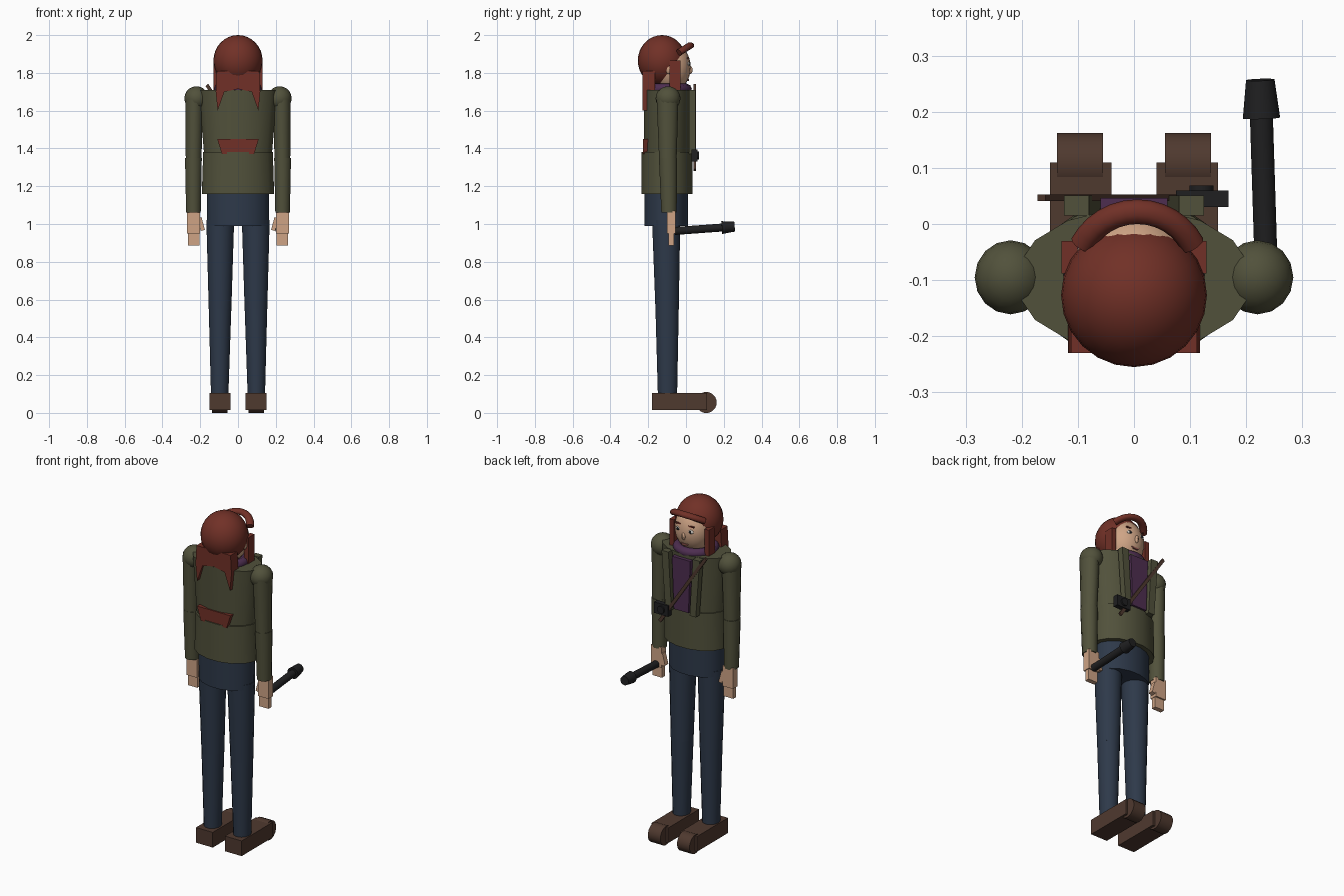
import bpy, bmesh, math
from mathutils import Vector, Matrix

if "Cube" in bpy.data.objects:
    bpy.data.objects.remove(bpy.data.objects["Cube"])


def mat(name, r, g, b):
    m = bpy.data.materials.new(name)
    m.diffuse_color = (r, g, b, 1)
    m.use_nodes = True
    m.node_tree.nodes["Principled BSDF"].inputs["Base Color"].default_value = m.diffuse_color
    return m


HAIR = mat("auburn", 0.165, 0.03, 0.02)
OLIVE = mat("olive", 0.083, 0.083, 0.044)
NAVY = mat("denim", 0.027, 0.041, 0.068)
SKIN = mat("skin", 0.62, 0.37, 0.235)
PLUM = mat("plum", 0.075, 0.027, 0.08)
BROWN = mat("leather brown", 0.078, 0.041, 0.028)
BLACK = mat("black", 0.014, 0.014, 0.015)
WHITE = mat("eye white", 0.7, 0.66, 0.6)
LIP = mat("lip", 0.33, 0.11, 0.09)


def finish(name, bm, material, matrix=None, angle=35):
    if matrix is not None:
        bm.transform(matrix)
    bmesh.ops.recalc_face_normals(bm, faces=bm.faces)
    me = bpy.data.meshes.new(name)
    bm.to_mesh(me)
    bm.free()
    me.materials.append(material)
    ob = bpy.data.objects.new(name, me)
    bpy.context.collection.objects.link(ob)
    bpy.ops.object.select_all(action='DESELECT')
    ob.select_set(True)
    bpy.context.view_layer.objects.active = ob
    bpy.ops.object.shade_smooth_by_angle(angle=math.radians(angle))
    return ob


def ball(name, c, r, material, u=20, v=12, cut=None):
    """Ellipsoid, optionally trimmed by a plane (point, normal)."""
    bm = bmesh.new()
    bmesh.ops.create_uvsphere(bm, u_segments=u, v_segments=v, radius=1)
    bm.transform(Matrix.Translation(c) @ Matrix.Diagonal((*r, 1)))
    if cut:
        res = bmesh.ops.bisect_plane(bm, geom=bm.verts[:] + bm.edges[:] + bm.faces[:],
                                     plane_co=cut[0], plane_no=cut[1], clear_outer=True)
        edges = [e for e in res["geom_cut"] if isinstance(e, bmesh.types.BMEdge)]
        bmesh.ops.contextual_create(bm, geom=edges)
    return finish(name, bm, material)


def loft(name, rings, material, n=16, matrix=None):
    """Skin elliptical rings (cx, cy, z, rx, ry) and cap both ends."""
    bm = bmesh.new()
    loops = []
    for cx, cy, z, rx, ry in rings:
        loops.append([bm.verts.new((cx + rx * math.cos(2 * math.pi * (i + .5) / n),
                                    cy + ry * math.sin(2 * math.pi * (i + .5) / n), z))
                      for i in range(n)])
    for a, b in zip(loops, loops[1:]):
        for i in range(n):
            j = (i + 1) % n
            bm.faces.new((a[i], a[j], b[j], b[i]))
    bm.faces.new(loops[0])
    bm.faces.new(loops[-1])
    return finish(name, bm, material, matrix)


def box(name, lo, hi, material, rot=None):
    lo, hi = Vector(lo), Vector(hi)
    bm = bmesh.new()
    bmesh.ops.create_cube(bm, size=1)
    m = Matrix.Translation((lo + hi) / 2)
    if rot is not None:
        m = m @ rot
    return finish(name, bm, material, m @ Matrix.Diagonal((*(hi - lo), 1)))


def plate(name, outline, y0, y1, material):
    """Extrude an x-z outline from y0 to y1."""
    bm = bmesh.new()
    f = bm.faces.new([bm.verts.new((x, y0, z)) for x, z in outline])
    ext = bmesh.ops.extrude_face_region(bm, geom=[f])["geom"]
    for v in ext:
        if isinstance(v, bmesh.types.BMVert):
            v.co.y = y1
    return finish(name, bm, material)


def tube(name, pts, r, material, seg=10):
    """Round tube swept along points, tapering at its two ends."""
    bm = bmesh.new()
    loops = []
    for i, p in enumerate(pts):
        d = (Vector(pts[min(i + 1, len(pts) - 1)]) - Vector(pts[max(i - 1, 0)])).normalized()
        side = d.cross(Vector((0, 0, 1))).normalized()
        up = side.cross(d)
        loops.append([bm.verts.new(Vector(p) + r * (math.cos(a) * side + math.sin(a) * 0.8 * up))
                      for a in (2 * math.pi * k / seg for k in range(seg))])
    for a, b in zip(loops, loops[1:]):
        for i in range(seg):
            j = (i + 1) % seg
            bm.faces.new((a[i], a[j], b[j], b[i]))
    bm.faces.new(loops[0])
    bm.faces.new(loops[-1])
    return finish(name, bm, material, angle=50)


# Head, hair cap, fringe
ball("head", (0, -0.08, 1.83), (0.108, 0.105, 0.13), SKIN, 24, 16)
loft("neck", [(0, -0.095, 1.64, 0.06, 0.06), (0, -0.095, 1.76, 0.06, 0.06)], SKIN)
ball("hair_cap", (0, -0.127, 1.865), (0.13, 0.128, 0.135), HAIR, 24, 16,
     cut=((0, 0, 1.93), (0, 0.19, -0.14)))
arc = [math.radians(-62 + 124 * i / 12) for i in range(13)]
tube("hair_fringe", [(0.006 + 0.112 * math.sin(a), -0.09 + 0.112 * math.cos(a),
                      1.875 + 0.07 * math.cos(a)) for a in arc], 0.022, HAIR)

# Back hair: hanging panel with two pointed locks, and its tip above the hem
plate("hair_back", [(-0.112, 1.81), (0.112, 1.81), (0.118, 1.70), (0.108, 1.60), (0.072, 1.70),
                    (0, 1.715), (-0.072, 1.70), (-0.108, 1.60), (-0.118, 1.70)],
      -0.23, -0.165, HAIR)
plate("hair_tip", [(-0.11, 1.45), (0.11, 1.45), (0.085, 1.37), (-0.085, 1.37)],
      -0.228, -0.17, HAIR)

# Face details
ball("nose", (0, 0.022, 1.815), (0.012, 0.013, 0.022), SKIN, 10, 8)
plate("mouth", [(-0.025, 1.768), (0.025, 1.768), (0.015, 1.758), (-0.015, 1.758)], 0.008, 0.016, LIP)
for s, side in ((-1, "left"), (1, "right")):
    ball(side + "_eye", (s * 0.04, 0.012, 1.848), (0.018, 0.009, 0.011), WHITE, 12, 8)
    ball(side + "_pupil", (s * 0.04, 0.019, 1.848), (0.008, 0.004, 0.009), BLACK, 10, 6)
    box(side + "_brow", (s * 0.04 - 0.02, 0.006, 1.874), (s * 0.04 + 0.02, 0.014, 1.881), HAIR)
    ball(side + "_ear", (s * 0.108, -0.09, 1.825), (0.014, 0.022, 0.032), SKIN, 10, 8)
    box(side + "_hair_lock", (s * 0.115 - 0.014, -0.088, 1.69), (s * 0.115 + 0.014, -0.03, 1.865), HAIR)

# Scarf
ring = bmesh.new()
N, M = 24, 8
rows = [[ring.verts.new(((0.098 + 0.028 * math.cos(b)) * math.cos(a),
                         -0.095 + (0.098 + 0.028 * math.cos(b)) * math.sin(a),
                         1.715 + 0.028 * math.sin(b)))
         for b in (2 * math.pi * j / M for j in range(M))]
        for a in (2 * math.pi * i / N for i in range(N))]
for i in range(N):
    for j in range(M):
        ring.faces.new((rows[i][j], rows[(i + 1) % N][j],
                        rows[(i + 1) % N][(j + 1) % M], rows[i][(j + 1) % M]))
finish("scarf", ring, PLUM, angle=60)

# Jacket, shirt front, lapels
loft("jacket_upper", [(0, -0.1, 1.37, 0.183, 0.122), (0, -0.1, 1.71, 0.212, 0.128)], OLIVE)
loft("jacket_lower", [(0, -0.1, 1.16, 0.195, 0.138), (0, -0.1, 1.38, 0.188, 0.137)], OLIVE)
plate("shirt_front", [(-0.048, 1.38), (0.048, 1.38), (0.06, 1.69), (-0.06, 1.69)], 0.0, 0.046, PLUM)
for s, side in ((-1, "left"), (1, "right")):
    plate(side + "_lapel", [(s * 0.06, 1.37), (s * 0.1, 1.37), (s * 0.125, 1.71), (s * 0.08, 1.71)],
          0.015, 0.051, OLIVE)

# Camera on its diagonal strap
plate("camera_strap", [(-0.172, 1.73), (-0.158, 1.742), (0.145, 1.292), (0.13, 1.28)],
      0.041, 0.053, BROWN)
box("camera_body", (0.075, 0.03, 1.33), (0.168, 0.06, 1.395), BLACK)
loft("camera_lens", [(0, 0, 0, 0.022, 0.022), (0, 0, 0.014, 0.022, 0.022)], BLACK, 12,
     Matrix.Translation((0.12, 0.055, 1.362)) @ Matrix.Rotation(-math.pi / 2, 4, 'X'))

# Hips
loft("hips", [(0, -0.105, 0.99, 0.166, 0.117), (0, -0.105, 1.17, 0.168, 0.118)], NAVY)

for s, side in ((-1, "left"), (1, "right")):
    # Arm and hand
    ball(side + "_shoulder", (s * 0.22, -0.095, 1.665), (0.064, 0.066, 0.064), OLIVE, 16, 10)
    loft(side + "_upper_arm", [(s * 0.235, -0.096, 1.345, 0.043, 0.048),
                               (s * 0.231, -0.098, 1.67, 0.049, 0.06)], OLIVE, 12)
    loft(side + "_forearm", [(s * 0.236, -0.09, 1.06, 0.04, 0.042),
                             (s * 0.236, -0.095, 1.35, 0.046, 0.05)], OLIVE, 12)
    box(side + "_palm", (s * 0.235 - 0.035, -0.1, 0.95), (s * 0.235 + 0.035, -0.055, 1.07), SKIN)
    box(side + "_fingers", (s * 0.234 - 0.031, -0.092, 0.887), (s * 0.234 + 0.031, -0.064, 0.955), SKIN)
    box(side + "_thumb", (s * 0.195 - 0.011, -0.085, 0.965), (s * 0.195 + 0.011, -0.055, 1.035), SKIN,
        Matrix.Rotation(s * math.radians(15), 4, 'Y'))
    # Leg
    loft(side + "_thigh", [(s * 0.095, -0.1, 0.55, 0.061, 0.063),
                           (s * 0.094, -0.105, 1.02, 0.075, 0.076)], NAVY)
    loft(side + "_shin", [(s * 0.097, -0.098, 0.1, 0.047, 0.052),
                          (s * 0.095, -0.1, 0.555, 0.061, 0.063)], NAVY)
    # Shoe with rounded toe
    box(side + "_shoe", (s * 0.095 - 0.055, -0.18, 0.015), (s * 0.095 + 0.055, 0.11, 0.105), BROWN)
    loft(side + "_toe", [(0, 0, -0.041, 0.056, 0.056), (0, 0, 0.041, 0.056, 0.056)], BROWN, 16,
         Matrix.Translation((s * 0.096, 0.107, 0.055)) @ Matrix.Rotation(math.pi / 2, 4, 'Y'))

# Flashlight held in the right hand
start, end = Vector((0.235, -0.06, 0.963)), Vector((0.225, 0.257, 0.986))
aim = (end - start).to_track_quat('Z', 'Y').to_matrix().to_4x4()
loft("flashlight", [(0, 0, z, r, r) for z, r in
                    ((0, 0.021), (0.25, 0.021), (0.25, 0.034), (0.318, 0.026))],
     BLACK, 14, Matrix.Translation(start) @ aim)
